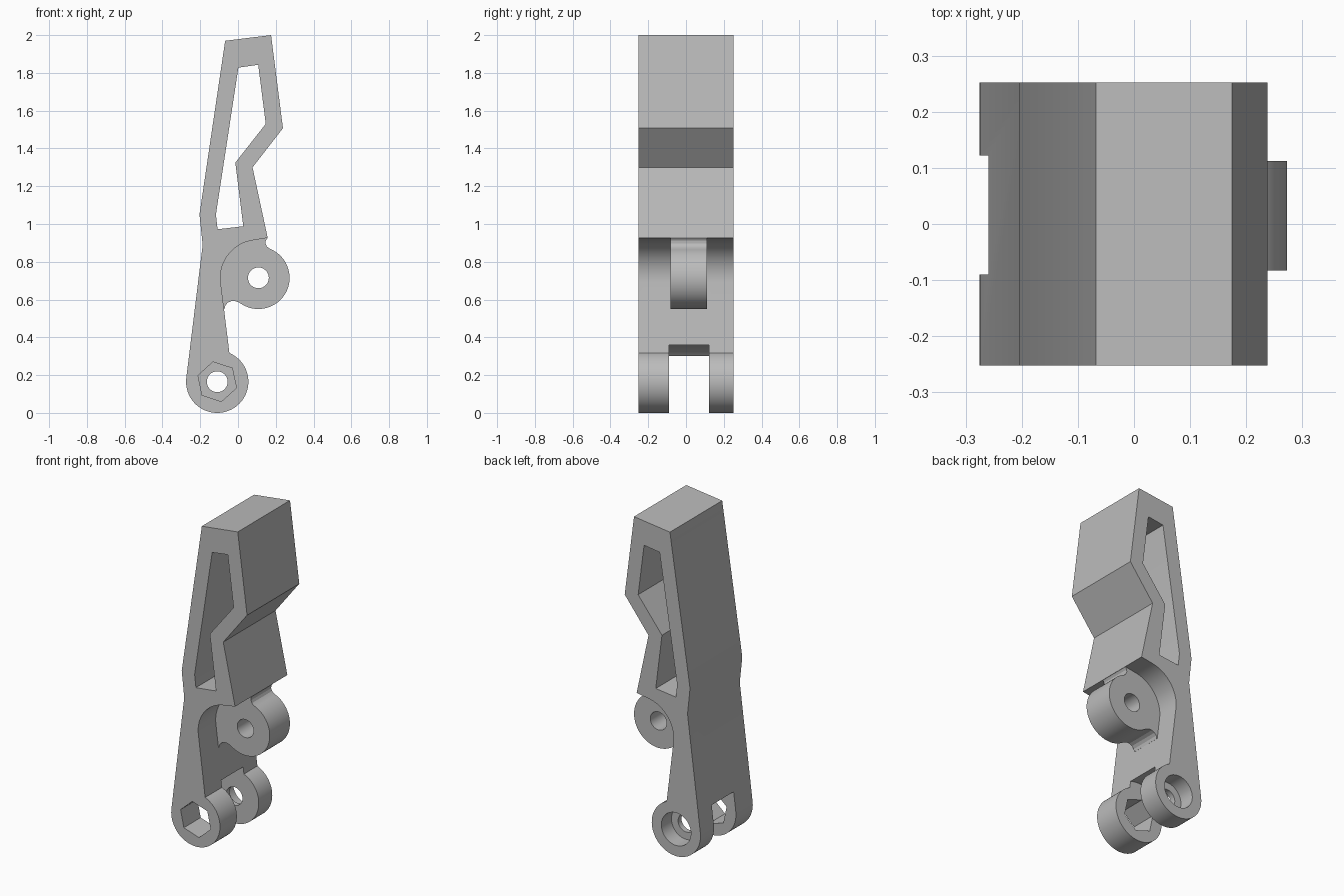
import bpy, bmesh
from math import sin, cos, radians

if "Cube" in bpy.data.objects:
    bpy.data.objects.remove(bpy.data.objects["Cube"], do_unlink=True)

grey = bpy.data.materials.new("plain grey")
grey.use_nodes = True
grey.diffuse_color = (0.5, 0.5, 0.5, 1)
grey.node_tree.nodes["Principled BSDF"].inputs["Base Color"].default_value = (0.5, 0.5, 0.5, 1)

HALF = 0.2525                 # half the width of the lever
PIVOT = (-0.11, 0.165)        # lower clevis centre
LUG = (0.108, 0.715)          # middle lug centre
BOSS_R, HOLE_R = 0.165, 0.055


def arc(centre, r, start, end, n=48):
    """Points on an arc in the xz plane, angles in degrees."""
    angles = [radians(start + (end - start) * i / n) for i in range(n + 1)]
    return [(centre[0] + r * cos(a), centre[1] + r * sin(a)) for a in angles]


def circle(centre, r, n=64, start=0):
    return arc(centre, r, start, start + 360, n)[:-1]


def prism(name, outline, y0, y1):
    """Extrude an xz outline from y0 to y1."""
    bm = bmesh.new()
    face = bm.faces.new([bm.verts.new((x, y0, z)) for x, z in outline])
    out = bmesh.ops.extrude_face_region(bm, geom=[face])
    moved = [v for v in out["geom"] if isinstance(v, bmesh.types.BMVert)]
    bmesh.ops.translate(bm, verts=moved, vec=(0, y1 - y0, 0))
    bmesh.ops.recalc_face_normals(bm, faces=bm.faces[:])
    mesh = bpy.data.meshes.new(name)
    bm.to_mesh(mesh)
    bm.free()
    mesh.materials.append(grey)
    obj = bpy.data.objects.new(name, mesh)
    bpy.context.collection.objects.link(obj)
    return obj


def combine(target, tool, operation):
    """Apply a boolean and remove the tool."""
    mod = target.modifiers.new(tool.name, "BOOLEAN")
    mod.operation, mod.solver, mod.object = operation, "EXACT", tool
    bpy.ops.object.select_all(action="DESELECT")
    bpy.context.view_layer.objects.active = target
    target.select_set(True)
    bpy.ops.object.modifier_apply(modifier=mod.name)
    bpy.data.objects.remove(tool, do_unlink=True)


# Lever body: bent handle, recess around the lug, round foot
handle = [(-0.187, 0.89), (-0.204, 1.05), (-0.068, 1.97), (0.175, 2.0),
          (0.238, 1.507), (0.077, 1.3), (0.157, 0.927)]
recess = arc(LUG, 0.201, 98, 187, 32)
foot = arc(PIVOT, BOSS_R, 67, -187, 64)
lever = prism("lever_body", handle + recess + foot, -HALF, HALF)

# Middle lug with filleted neck
neck = [(-0.071, 0.55), (-0.11, 0.58), (-0.12, 0.8), (-0.05, 0.93), (0.1, 0.96), (0.145, 0.94)]
top_fillet = [(0.156, 0.926), (0.147, 0.912), (0.146, 0.897), (0.152, 0.882), (0.163, 0.872)]
low_fillet = [(0.004, 0.585), (-0.016, 0.592), (-0.036, 0.592), (-0.055, 0.583), (-0.067, 0.568)]
rim = arc(LUG, BOSS_R, 65, -121, 56)
lug = prism("middle_lug", neck + top_fillet + rim + low_fillet, -0.083, 0.112)
combine(lever, lug, "UNION")

# Openings: handle window, clevis slot, hex pocket, counterbore and pin holes
window = [(0.002, 1.828), (0.107, 1.843), (0.147, 1.53), (-0.014, 1.325),
          (0.028, 0.988), (-0.108, 0.972), (-0.117, 1.05)]
for name, outline, y0, y1 in (
        ("window_cutter", window, -1, 1),
        ("slot_cutter", circle(PIVOT, 0.203, 96), -0.09, 0.122),
        ("hex_cutter", circle(PIVOT, 0.107, 6, 102), -1, 0),
        ("counterbore_cutter", circle(PIVOT, 0.1), 0.155, 1),
        ("pivot_hole_cutter", circle(PIVOT, HOLE_R), 0, 1),
        ("lug_hole_cutter", circle(LUG, HOLE_R), -1, 1)):
    combine(lever, prism(name, outline, y0, y1), "DIFFERENCE")

lever.select_set(True)
bpy.context.view_layer.objects.active = lever
bpy.ops.object.shade_smooth_by_angle(angle=radians(25))
